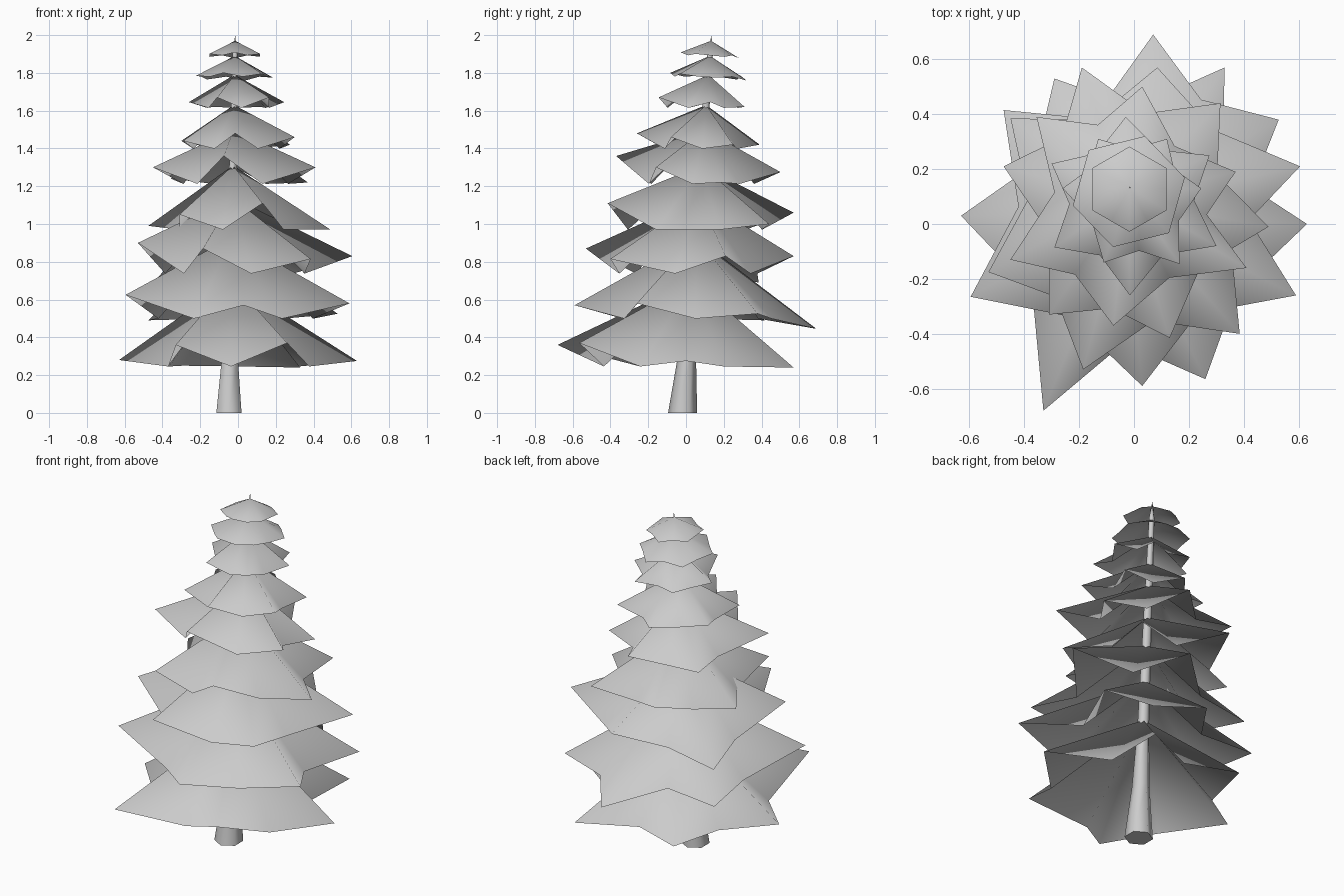
import bpy
import bmesh
from math import cos, sin, radians, pi
from mathutils import Vector

cube = bpy.data.objects.get("Cube")
if cube:
    bpy.data.objects.remove(cube, do_unlink=True)

# One plain grey for the whole tree
grey = bpy.data.materials.new("plain grey")
grey.use_nodes = True
colour = (0.6, 0.6, 0.6, 1)
grey.diffuse_color = colour
grey.node_tree.nodes["Principled BSDF"].inputs["Base Color"].default_value = colour

TRUNK_BASE = Vector((-0.048, -0.018, 0))
TRUNK_TOP = Vector((-0.015, 0.135, 2))


def trunk_point(height):
    """Point on the leaning trunk axis at a given height."""
    return TRUNK_BASE.lerp(TRUNK_TOP, height / TRUNK_TOP.z)


def finish(name, bm, angle):
    """Turn a bmesh into a smooth shaded object."""
    mesh = bpy.data.meshes.new(name)
    bm.to_mesh(mesh)
    bm.free()
    mesh.materials.append(grey)
    obj = bpy.data.objects.new(name, mesh)
    bpy.context.collection.objects.link(obj)
    bpy.ops.object.select_all(action="DESELECT")
    obj.select_set(True)
    bpy.context.view_layer.objects.active = obj
    bpy.ops.object.shade_smooth_by_angle(angle=radians(angle))


def bough_tier(name, apex_z, spikes, pulls, droop):
    """Folded skirt: bough tips are ridges, the points between them are valleys.

    Each pull sets how far out the valley after that tip reaches."""
    bm = bmesh.new()
    apex = trunk_point(apex_z)
    tips = [Vector(tip) for tip in spikes]
    mean_z = sum(tip.z for tip in tips) / len(tips)
    rim = []
    for i, (tip, pull) in enumerate(zip(tips, pulls)):
        middle = (tip + tips[(i + 1) % len(tips)]) / 2
        valley = trunk_point(mean_z).lerp(middle, pull)
        valley.z = mean_z - droop
        rim += [bm.verts.new(tip), bm.verts.new(valley)]
    top = bm.verts.new(apex)
    for i, vert in enumerate(rim):
        bm.faces.new((top, vert, rim[(i + 1) % len(rim)]))
    finish(name, bm, 170)


def even_tips(radius, z, phase):
    """Six evenly spread tips, tilted with the lean of the trunk."""
    centre = trunk_point(z)
    tips = []
    for k in range(6):
        a = radians(phase) + k * pi / 3
        tips.append((centre.x + radius * cos(a), centre.y + radius * sin(a),
                     z - 0.1 * radius * sin(a)))
    return tips


# Trunk: tapering six sided rings along the leaning axis
bm = bmesh.new()
rings = []
for height, radius in ((0, 0.077), (0.3, 0.048), (0.65, 0.032), (1.9, 0.015)):
    centre = trunk_point(height)
    rings.append([bm.verts.new(centre + radius * Vector((sin(k * pi / 3), -cos(k * pi / 3), 0)))
                  for k in range(6)])
for low, high in zip(rings, rings[1:]):
    for k in range(6):
        n = (k + 1) % 6
        bm.faces.new((low[k], low[n], high[n], high[k]))
bm.faces.new(rings[0][::-1])
tip = bm.verts.new(TRUNK_TOP)
for k in range(6):
    bm.faces.new((rings[-1][k], rings[-1][(k + 1) % 6], tip))
finish("trunk", bm, 65)

# Large irregular tiers, tips listed counterclockwise
bough_tier("bough_tier_lowest", 0.7, [
    (-.63, .03, .28), (-.33, -.68, .36), (.26, -.565, .37),
    (.63, 0, .275), (.33, .57, .24), (-.29, .53, .25)],
    (.75, .7, .86, .7, .77, .77), 0.05)
bough_tier("bough_tier_second", 0.93, [
    (-.595, -.265, .625), (.03, -.59, .57), (.59, -.26, .58),
    (.527, .38, .525), (.07, .69, .445), (-.475, .415, .49)],
    (.8, .78, .73, .84, .68, .77), 0.04)
bough_tier("bough_tier_third", 1.14, [
    (-.53, -.175, .9), (-.185, -.53, .87), (.385, -.4, .815),
    (.605, .21, .83), (.085, .57, .83), (-.45, .385, .69)],
    (.78, .78, .73, .86, .77, .77), 0.085)
bough_tier("bough_tier_fourth", 1.31, [
    (-.475, .21, .99), (-.31, -.33, 1.05), (.13, -.415, 1.11),
    (.49, -.01, .97), (.315, .44, 1), (-.19, .57, 1.06)],
    (.77, .85, .8, .77, .77, .77), 0.06)
bough_tier("bough_tier_fifth", 1.5, [
    (-.45, -.13, 1.3), (-.075, -.37, 1.36), (.41, -.16, 1.3),
    (.37, .19, 1.22), (.03, .5, 1.275), (-.355, .39, 1.24)],
    (.8, .8, .7, .77, .77, .7), 0.07)
bough_tier("bough_tier_sixth", 1.63, [
    (-.29, -.085, 1.44), (-.015, -.26, 1.48), (.3, -.08, 1.46),
    (.275, .25, 1.42), (-.03, .39, 1.42), (-.3, .22, 1.44)],
    [.78] * 6, 0.045)

# Small tiers near the tip
bough_tier("bough_tier_seventh", 1.79, [
    (-.26, .13, 1.645), (-.11, -.14, 1.67), (.165, -.145, 1.67),
    (.245, .13, 1.645), (.12, .31, 1.62), (-.13, .31, 1.62)],
    [.82] * 6, 0.03)
bough_tier("bough_tier_eighth", 1.89, even_tips(0.21, 1.78, 14), [1] * 6, 0)
bough_tier("bough_tier_top", 1.97, even_tips(0.155, 1.893, 30), [1] * 6, 0)
